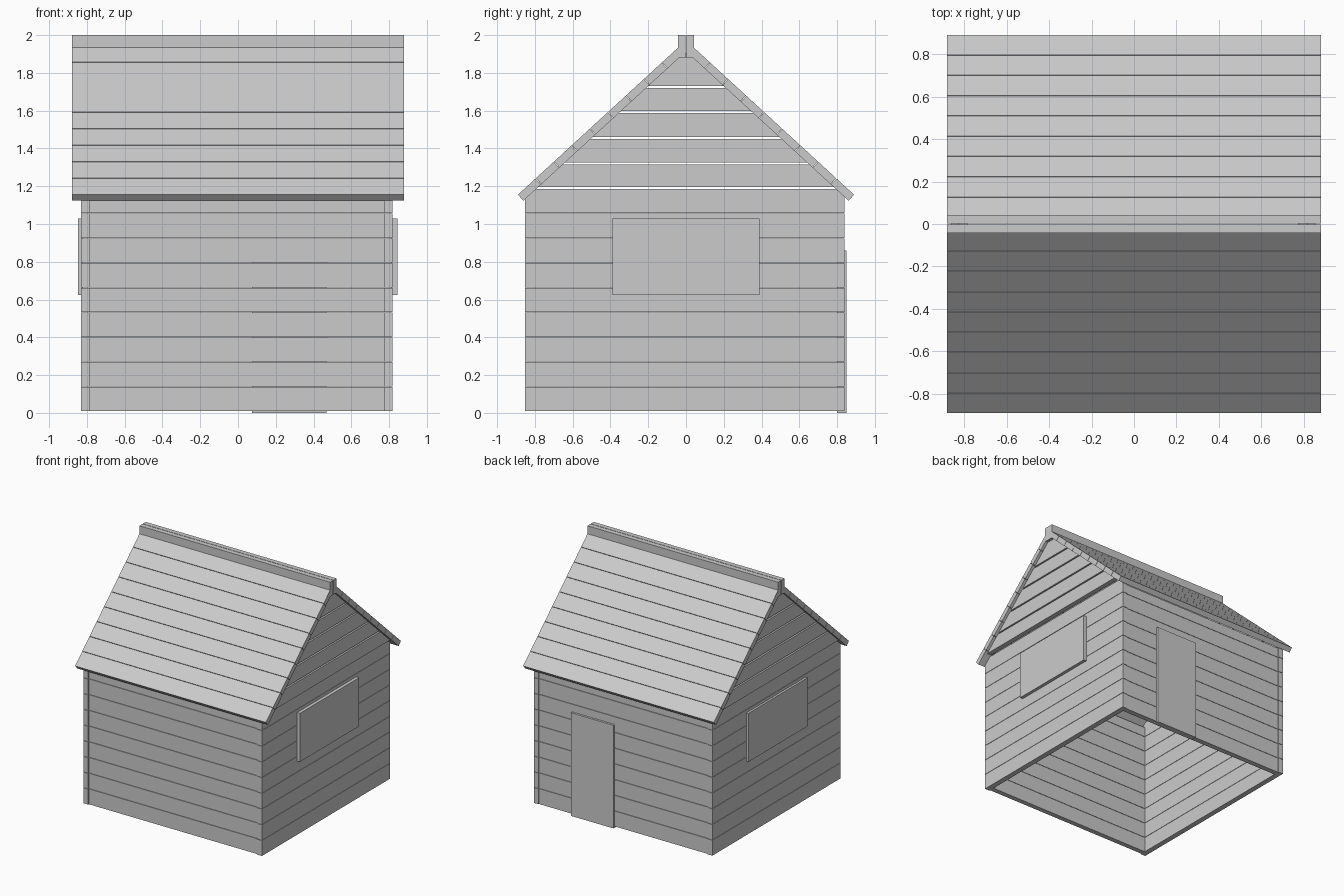
import bpy
import bmesh
from mathutils import Vector

old = bpy.data.objects.get("Cube")
if old:
    bpy.data.objects.remove(old)

wood = bpy.data.materials.new("grey_wood")
wood.use_nodes = True
GREY = (0.6, 0.6, 0.6, 1)
wood.diffuse_color = GREY
wood.node_tree.nodes["Principled BSDF"].inputs["Base Color"].default_value = GREY

EAVE, EAVE_Z = 0.86, 1.125      # lower edge of the roof underside
SLOPE = 0.918
GAP = 0.003


def prism(bm, profile, x0, x1):
    """Extrude a (y, z) profile along x."""
    face = bm.faces.new([bm.verts.new((x0, y, z)) for y, z in profile])
    new = bmesh.ops.extrude_face_region(bm, geom=[face])["geom"]
    verts = [v for v in new if isinstance(v, bmesh.types.BMVert)]
    bmesh.ops.translate(bm, vec=(x1 - x0, 0, 0), verts=verts)


def box(bm, x0, x1, y0, y1, z0, z1):
    prism(bm, [(y0, z0), (y1, z0), (y1, z1), (y0, z1)], x0, x1)


def finish(bm, name):
    bmesh.ops.recalc_face_normals(bm, faces=bm.faces)
    mesh = bpy.data.meshes.new(name)
    bm.to_mesh(mesh)
    bm.free()
    mesh.materials.append(wood)
    bpy.context.collection.objects.link(bpy.data.objects.new(name, mesh))


def roof_y(z):
    return EAVE - (z - EAVE_Z) / SLOPE


def plank_under_roof(bm, x0, x1, y0, y1, z0, z1):
    """Horizontal plank whose ends are cut along the roof underside."""
    levels = [z0, z1]
    for y in (abs(y0), y1):
        cut = EAVE_Z + (EAVE - y) * SLOPE
        if z0 < cut < z1:
            levels.append(cut)
    levels.sort()
    right = [(min(y1, roof_y(z)), z) for z in levels]
    left = [(max(y0, -roof_y(z)), z) for z in reversed(levels)]
    prism(bm, right + left, x0, x1)


# Plank walls
ROWS, BASE, PITCH = 9, 0.01, 0.131
Y0, Y1 = -0.853, 0.838
rows = [(BASE + i * PITCH, BASE + (i + 1) * PITCH - GAP) for i in range(ROWS)]

for name, x0, x1 in (("left_wall", 0.773, 0.818), ("right_wall", -0.83, -0.785)):
    bm = bmesh.new()
    for z0, z1 in rows:
        plank_under_roof(bm, x0, x1, Y0, Y1, z0, z1)
    finish(bm, name)

for name, y0, y1 in (("front_wall", Y0 + 0.008, Y0 + 0.05),
                     ("back_wall", Y1 - 0.05, Y1 - 0.006)):
    bm = bmesh.new()
    for z0, z1 in rows:
        box(bm, -0.785, 0.773, y0, y1, z0, min(z1, 1.14))
    finish(bm, name)

# Slatted gables, standing proud of the walls
slats = [1.19, 1.32, 1.455, 1.593, 1.725, 1.908]
for name, x0, x1 in (("left_gable", 0.815, 0.855), ("right_gable", -0.86, -0.825)):
    bm = bmesh.new()
    for low, high in zip(slats, slats[1:]):
        plank_under_roof(bm, x0, x1, -1, 1, low + 0.006, high - 0.006)
    finish(bm, name)

# Roof boards, laid from eave to ridge
down = Vector((1, -SLOPE)).normalized()
BOARDS, RUN = 9, 0.0955
for name, side in (("front_roof", -1), ("back_roof", 1)):
    bm = bmesh.new()
    for i in range(BOARDS):
        outer = 0.89 - i * RUN
        top = Vector((outer, 1.155 + i * RUN * SLOPE))
        up = top - down * (RUN / down.x - GAP)
        inward = Vector((-SLOPE, -1)).normalized() * 0.043
        corners = (top, up, up + inward, top + inward)
        prism(bm, [(side * p.x, p.y) for p in corners], -0.88, 0.88)
    finish(bm, name)

# Ridge boards
for name, y0, y1 in (("front_ridge_board", -0.042, -0.002),
                     ("back_ridge_board", 0.002, 0.042)):
    bm = bmesh.new()
    box(bm, -0.88, 0.88, y0, y1, 1.88, 2.0)
    finish(bm, name)

# Windows and door
for name, x0, x1 in (("left_window", 0.81, 0.845), ("right_window", -0.848, -0.82)):
    bm = bmesh.new()
    box(bm, x0, x1, -0.39, 0.39, 0.625, 1.03)
    finish(bm, name)

bm = bmesh.new()
box(bm, 0.075, 0.468, 0.8, 0.85, 0, 0.86)
finish(bm, "back_door")
